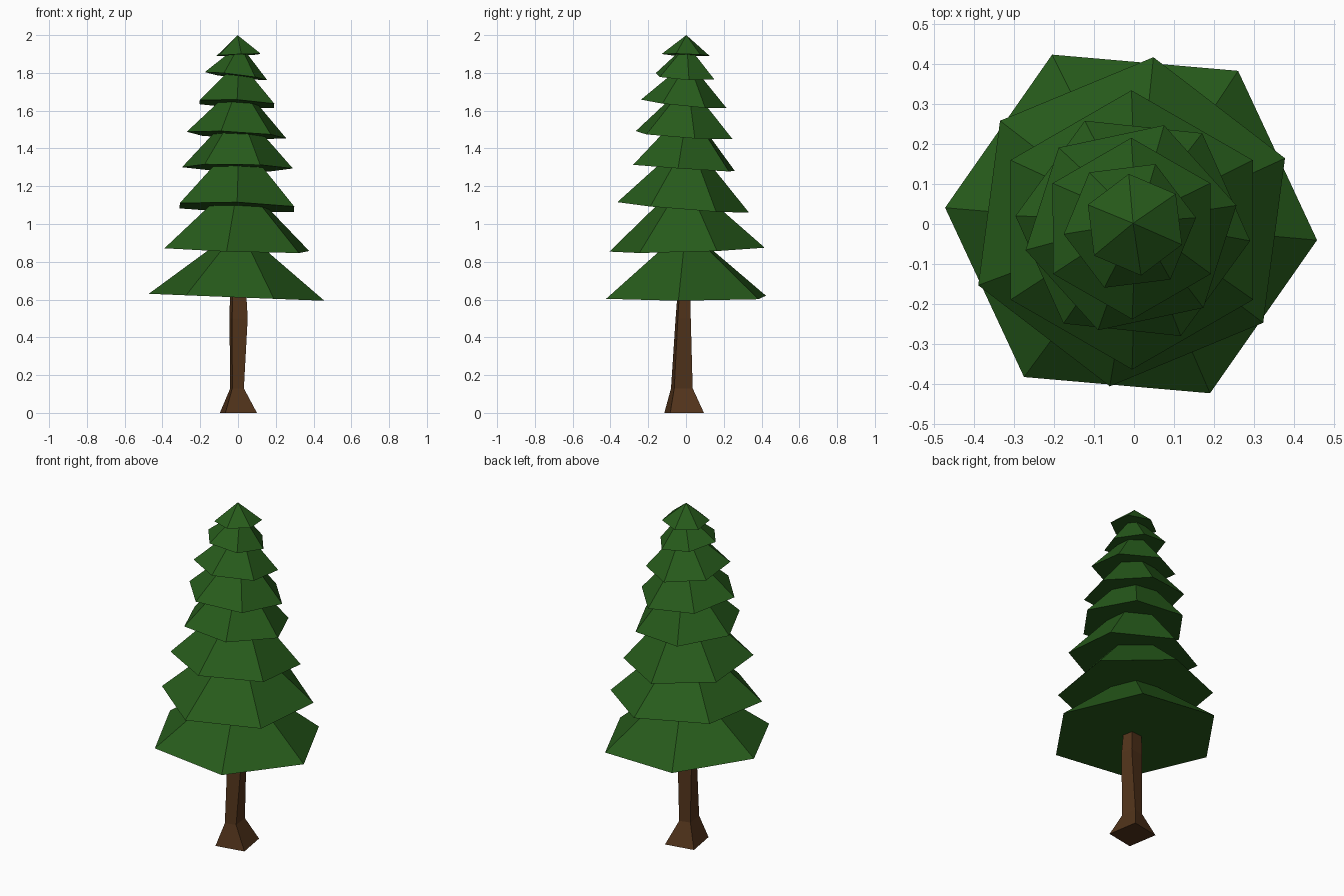
import bpy, bmesh
from math import radians, cos, sin

if "Cube" in bpy.data.objects:
    bpy.data.objects.remove(bpy.data.objects["Cube"])


def material(name, rgb):
    m = bpy.data.materials.new(name)
    m.diffuse_color = (*rgb, 1)
    m.use_nodes = True
    m.node_tree.nodes["Principled BSDF"].inputs["Base Color"].default_value = m.diffuse_color
    return m


green = material("needles", (0.02, 0.105, 0.011))
brown = material("bark", (0.085, 0.034, 0.011))

# Foliage tiers: base height, radius, cone height, turn in degrees, slope in x, slope in y
tiers = [
    (0.612, 0.467, 0.37, -5, -0.033, -0.022),
    (0.864, 0.415, 0.38, 22.5, -0.035, 0.025),
    (1.087, 0.350, 0.37, 30, -0.030, -0.080),
    (1.297, 0.295, 0.325, -6, 0.025, -0.065),
    (1.470, 0.270, 0.28, 12, -0.030, -0.080),
    (1.635, 0.228, 0.23, 30, -0.050, -0.100),
    (1.782, 0.168, 0.17, 7, -0.090, -0.100),
    (1.895, 0.128, 0.105, 37, 0.040, -0.040),
]
for i, (z, r, h, turn, sx, sy) in enumerate(tiers):
    bpy.ops.mesh.primitive_cone_add(
        vertices=6, radius1=r, radius2=0, depth=h, location=(0, 0, z + h / 2))
    tier = bpy.context.object
    tier.name = f"foliage_tier_{i + 1}"
    # the primitive has a vertex on the y axis, so hexagons at 90 = 30 mod 60
    tier.rotation_euler = (sy, -sx, radians(turn - 30))
    tier.data.materials.append(green)

# Trunk: four-sided rings (z, centre x, centre y, half size x, half size y) with a flared root
rings = [
    (0.00, 0.002, -0.010, 0.120, 0.128),
    (0.13, -0.005, -0.022, 0.044, 0.070),
    (0.50, 0.003, -0.015, 0.059, 0.049),
    (0.68, 0.000, -0.010, 0.050, 0.038),
]
bm = bmesh.new()
loops = [[bm.verts.new((cx + rx * cos(radians(a)), cy + ry * sin(radians(a)), z))
          for a in (55, 145, 235, 325)] for z, cx, cy, rx, ry in rings]
for low, high in zip(loops, loops[1:]):
    for k in range(4):
        n = (k + 1) % 4
        bm.faces.new((low[k], low[n], high[n], high[k]))
bm.faces.new(loops[0][::-1])
bm.faces.new(loops[-1])
mesh = bpy.data.meshes.new("trunk")
bm.to_mesh(mesh)
bm.free()
trunk = bpy.data.objects.new("trunk", mesh)
trunk.data.materials.append(brown)
bpy.context.collection.objects.link(trunk)
